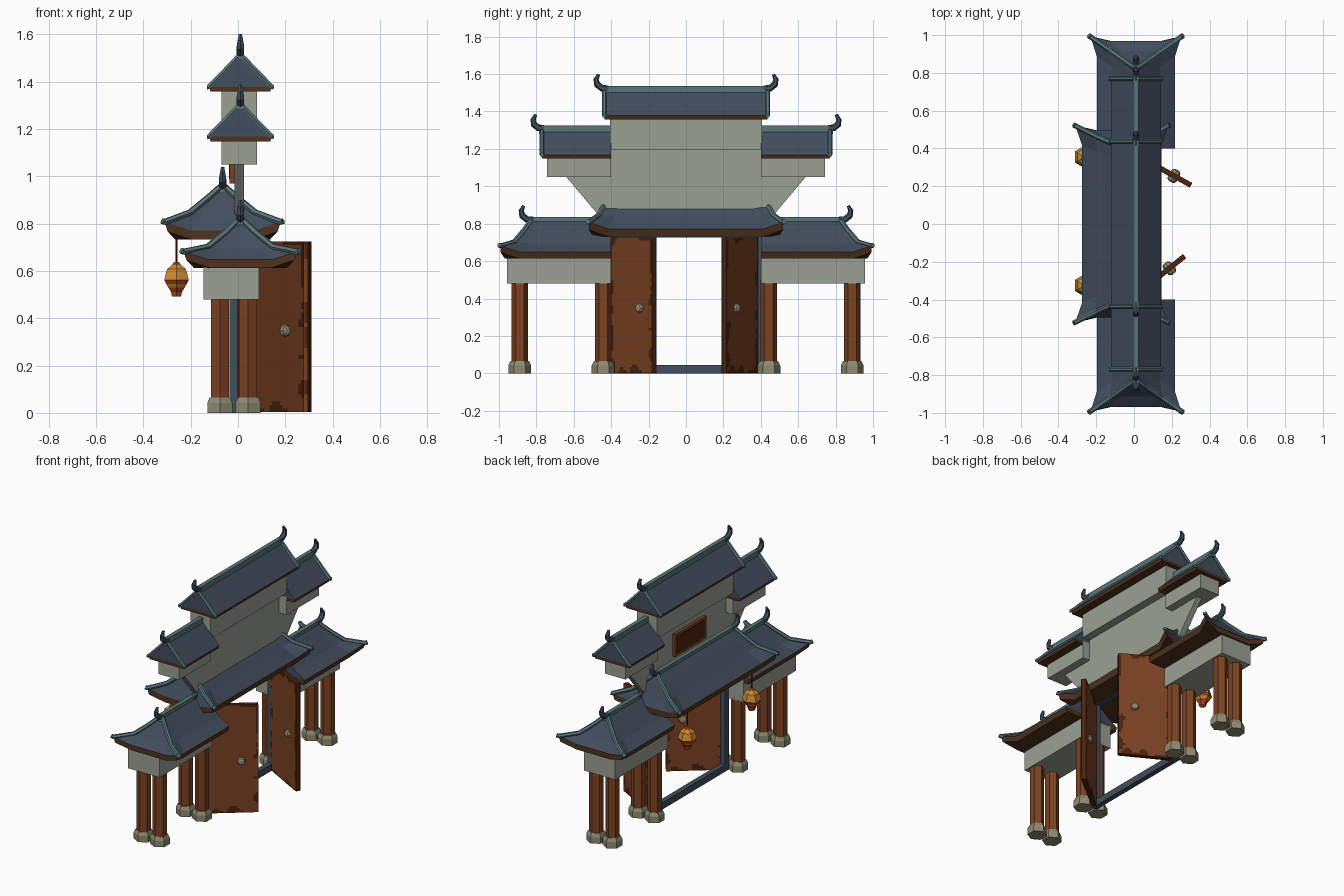
import bpy, bmesh, math
from mathutils import Vector, noise

if "Cube" in bpy.data.objects:
    bpy.data.objects.remove(bpy.data.objects["Cube"])


def mat(name, r, g, b):
    m = bpy.data.materials.new(name)
    m.diffuse_color = [((c / 255 + 0.055) / 1.055) ** 2.4 for c in (r, g, b)] + [1]
    m.use_nodes = True
    m.node_tree.nodes["Principled BSDF"].inputs["Base Color"].default_value = m.diffuse_color
    return m


SLATE = mat("roof slate", 66, 77, 93)
TEAL = mat("ridge teal", 88, 118, 122)
PLASTER = mat("wall plaster", 155, 161, 148)
TIMBER = mat("timber brown", 124, 66, 34)
DARK = mat("dark timber", 76, 35, 15)
EAVE = mat("eave brown", 78, 50, 30)
STONE = mat("stone", 142, 139, 113)
AMBER = mat("lantern amber", 208, 138, 52)
RED = mat("lantern red", 168, 68, 26)


def finish(name, bm, mats, loc=(0, 0, 0), rot=0):
    bmesh.ops.recalc_face_normals(bm, faces=bm.faces)
    me = bpy.data.meshes.new(name)
    bm.to_mesh(me)
    bm.free()
    for m in mats:
        me.materials.append(m)
    ob = bpy.data.objects.new(name, me)
    ob.location, ob.rotation_euler.z = loc, rot
    bpy.context.collection.objects.link(ob)
    return ob


def box(name, x, y, z, m):
    bm = bmesh.new()
    bmesh.ops.create_cube(bm, size=1)
    for v in bm.verts:
        v.co = [(a + b) / 2 + c * (b - a) for (a, b), c in zip((x, y, z), v.co)]
    return finish(name, bm, [m])


def loft(bm, rings):
    """Join closed rings of points; returns the side faces row by row."""
    vs = [[bm.verts.new(p) for p in r] for r in rings]
    rows = []
    for a, b in zip(vs, vs[1:]):
        n = len(a)
        rows.append([bm.faces.new((a[i], a[(i + 1) % n], b[(i + 1) % n], b[i])) for i in range(n)])
    bm.faces.new(vs[0])
    return rows, bm.faces.new(vs[-1])


def tube(name, pts, radii, m, ref, n=6):
    pts = [Vector(p) for p in pts]
    rings = []
    for i, p in enumerate(pts):
        d = (pts[min(i + 1, len(pts) - 1)] - pts[max(i - 1, 0)]).normalized()
        s = d.cross(Vector(ref)).normalized()
        u = s.cross(d)
        rings.append([p + radii[i] * (s * math.cos(k * math.tau / n) + u * math.sin(k * math.tau / n))
                      for k in range(n)])
    bm = bmesh.new()
    loft(bm, rings)
    finish(name, bm, [m])


def lathe(name, x, y, prof, n, mats, rule=None):
    bm = bmesh.new()
    rings = [[(x + r * math.sin(k * math.tau / n), y + r * math.cos(k * math.tau / n), z)
              for k in range(n)] for r, z in prof]
    rows, _ = loft(bm, rings)
    for i, row in enumerate(rows):
        for f in row:
            f.material_index = rule[i] if rule else 0
    finish(name, bm, mats)


def roof(name, cx, y0, y1, prof, drop, s=1, ext=(0, 0), lift=(0, 0), trims=(0, 1), rad=0.012):
    """Lofted roof: profile (half width, z) from ridge to eave, flared corners, brown eave board."""
    w0, wn = prof[0][0], prof[-1][0]

    def ring(w, z, t):
        a, b = y0 - ext[0] * t, y1 + ext[1] * t
        la, lb = lift[0] * t ** 3, lift[1] * t ** 3
        half = [(w + la, a - 0.7 * la, z + la), (w, a + 0.08, z), (w, b - 0.08, z),
                (w + lb, b + 0.7 * lb, z + lb), (0.65 * w, b, z)]
        pts = half + [(-x, y, q) for x, y, q in reversed(half)] + \
            [(-0.65 * w, a, z), (0.65 * w, a, z)]
        return [Vector((cx + x, s * y, q)) for x, y, q in pts]

    rings = [ring(w, z, (w - w0) / (wn - w0)) for w, z in prof]
    rings.append([Vector((cx + (p.x - cx) * 0.95, p.y, p.z - drop)) for p in rings[-1]])
    bm = bmesh.new()
    rows, under = loft(bm, rings)
    for f in rows[-1] + [under]:
        f.material_index = 1
    finish(name, bm, [SLATE, EAVE])
    # hip ridges along the chosen ends
    for e in trims:
        for c in ((0, 9), (3, 6))[e]:
            path = [r[c] for r in rings[:-1]]
            path.append(path[-1] + (path[-1] - path[-2]).normalized() * 0.012 + Vector((0, 0, 0.008)))
            tube(name + "_hip_ridge", path, [rad] * len(path), TEAL, (0, 0, 1))


def ridge(name, cx, y0, y1, ztop, s=1):
    box(name + "_ridge", (cx - 0.014, cx + 0.014), sorted((s * y0, s * y1)), (ztop - 0.045, ztop), TEAL)
    for y, d in ((y0, -1), (y1, 1)):
        path = [(cx, s * (y + d * a), ztop + b) for a, b in
                ((-0.03, -0.016), (0.005, -0.012), (0.03, 0.008), (0.036, 0.035), (0.022, 0.062))]
        tube(name + "_finial", path, [0.018, 0.018, 0.018, 0.014, 0.008], SLATE, (1, 0, 0))


def panel(name, L, H, th, hinge, ang):
    """Door leaf with worn dark patches near its borders, on both faces."""
    bm = bmesh.new()
    bmesh.ops.create_cube(bm, size=1)
    for v in bm.verts:
        v.co = ((v.co.x + 0.5) * L, v.co.y * th, (v.co.z + 0.5) * H)
    for f in bm.faces:
        f.material_index = 1
    nx, nz = 24, 48
    for side in (-1, 1):
        g = [[bm.verts.new((L * i / nx, side * (th / 2 + 0.002), H * j / nz))
              for j in range(nz + 1)] for i in range(nx + 1)]
        for i in range(nx):
            for j in range(nz):
                q = [g[i][j], g[i + 1][j], g[i + 1][j + 1], g[i][j + 1]]
                f = bm.faces.new(q if side < 0 else q[::-1])
                u, v = L * (i + 0.5) / nx, H * (j + 0.5) / nz
                d = min(u, L - u, v, H - v)
                n = noise.noise(Vector((u * 16, v * 16, side * 5 + ang)))
                f.material_index = int(d < 0.012 + 0.05 * n)
    me = bpy.data.meshes.new(name)
    bm.to_mesh(me)
    bm.free()
    me.materials.append(TIMBER)
    me.materials.append(DARK)
    ob = bpy.data.objects.new(name, me)
    ob.location, ob.rotation_euler.z = hinge, ang
    bpy.context.collection.objects.link(ob)
    # knobs on both faces
    d, nrm = Vector((math.cos(ang), math.sin(ang), 0)), Vector((-math.sin(ang), math.cos(ang), 0))
    c = Vector(hinge) + d * L * 0.7 + Vector((0, 0, 0.345))
    offs = (-0.036, -0.03, -0.018, 0.018, 0.03, 0.036)
    tube(name + "_knob", [c + nrm * o for o in offs], [0.012, 0.022, 0.027, 0.027, 0.022, 0.012],
         STONE, (0, 0, 1), 8)


# pillars, plaster beams and roofs of the two wings
for s in (1, -1):
    for x in (-0.077, 0.043):
        for y in (0.889, 0.443):
            lathe("pillar", x, s * y, [(0.044, 0.05), (0.044, 0.5)], 6, [TIMBER])
            lathe("pillar_base", x, s * y, [(0.061, 0), (0.061, 0.042), (0.05, 0.065)], 6, [STONE])
    box("wing_beam", (-0.145, 0.088), sorted((s * 0.4, s * 0.957)), (0.48, 0.64), PLASTER)
    roof("wing_roof", 0.01, 0.4, 0.83,
         [(0.01, 0.815), (0.06, 0.765), (0.13, 0.695), (0.207, 0.648)], 0.035, s,
         ext=(0, 0.138), lift=(0, 0.033), trims=(1,), rad=0.014)
    ridge("wing_roof", 0.01, 0.47, 0.845, 0.835, s)
    # middle tier
    box("middle_tier_wall", (-0.07, 0.08), sorted((s * 0.4, s * 0.742)), (1.05, 1.17), PLASTER)
    roof("middle_tier_roof", 0.01, 0.4, 0.77, [(0.01, 1.295), (0.07, 1.232), (0.133, 1.168)], 0.02, s,
         trims=(1,))
    box("middle_tier_ridge", (-0.004, 0.024), sorted((s * 0.4, s * 0.6)), (1.28, 1.325), TEAL)
    tube("middle_tier_finial", [(0.01, s * y, z) for y, z in
         ((0.76, 1.31), (0.79, 1.313), (0.812, 1.33), (0.818, 1.355), (0.803, 1.385))],
         [0.018, 0.018, 0.018, 0.014, 0.008], SLATE, (1, 0, 0))
    box("middle_tier_ridge", (-0.004, 0.024), sorted((s * 0.6, s * 0.785)), (1.28, 1.325), TEAL)

# main roof over the gateway
roof("main_roof", -0.065, -0.41, 0.41,
     [(0.01, 0.955), (0.06, 0.91), (0.13, 0.84), (0.21, 0.772)], 0.04,
     ext=(0.085, 0.085), lift=(0.035, 0.035), rad=0.014)
ridge("main_roof", -0.065, -0.42, 0.42, 0.975)

# top tier
box("top_tier_wall", (-0.07, 0.08), (-0.405, 0.405), (1.195, 1.38), PLASTER)
roof("top_tier_roof", 0.01, -0.437, 0.437, [(0.01, 1.505), (0.07, 1.442), (0.133, 1.378)], 0.02)
ridge("top_tier", 0.01, -0.445, 0.445, 1.537)

# thin tapered wall rising from the main roof
half = [(0.43, 0.8), (0.64, 1.05), (0.64, 1.1), (0.41, 1.1), (0.41, 1.2)]
outline = half + [(-y, z) for y, z in reversed(half)]
bm = bmesh.new()
loft(bm, [[(x, y, z) for y, z in outline] for x in (-0.015, 0.025)])
finish("tapered_wall", bm, [PLASTER])

# plaque on the entrance side
box("plaque_frame", (-0.035, -0.012), (-0.165, 0.165), (0.97, 1.12), TIMBER)
box("plaque_panel", (-0.038, -0.03), (-0.145, 0.145), (0.988, 1.102), DARK)

# door frame
box("door_sill", (-0.035, 0.0), (-0.4, 0.4), (0, 0.045), SLATE)
box("door_lintel", (-0.035, 0.0), (-0.4, 0.4), (0.725, 0.77), SLATE)
for s in (1, -1):
    box("door_jamb", (-0.035, 0.0), sorted((s * 0.365, s * 0.405)), (0, 0.77), SLATE)

# open door leaves
for nm, h, e in (("left_door", (0.0, -0.385), (0.268, -0.17)), ("right_door", (0.0, 0.372), (0.302, 0.205))):
    dx, dy = e[0] - h[0], e[1] - h[1]
    panel(nm, math.hypot(dx, dy), 0.722, 0.028, (h[0], h[1], 0.003), math.atan2(dy, dx))

# hanging lanterns
for y in (0.355, -0.325):
    lathe("lantern", -0.26, y, [(0.022, 0.492), (0.027, 0.512), (0.04, 0.53), (0.05, 0.545), (0.06, 0.562),
                                (0.046, 0.608), (0.022, 0.625), (0.012, 0.638)],
          6, [AMBER, RED], [1, 1, 0, 1, 0, 0, 1])
    lathe("lantern_cord", -0.26, y, [(0.004, 0.63), (0.004, 0.75)], 4, [DARK])
